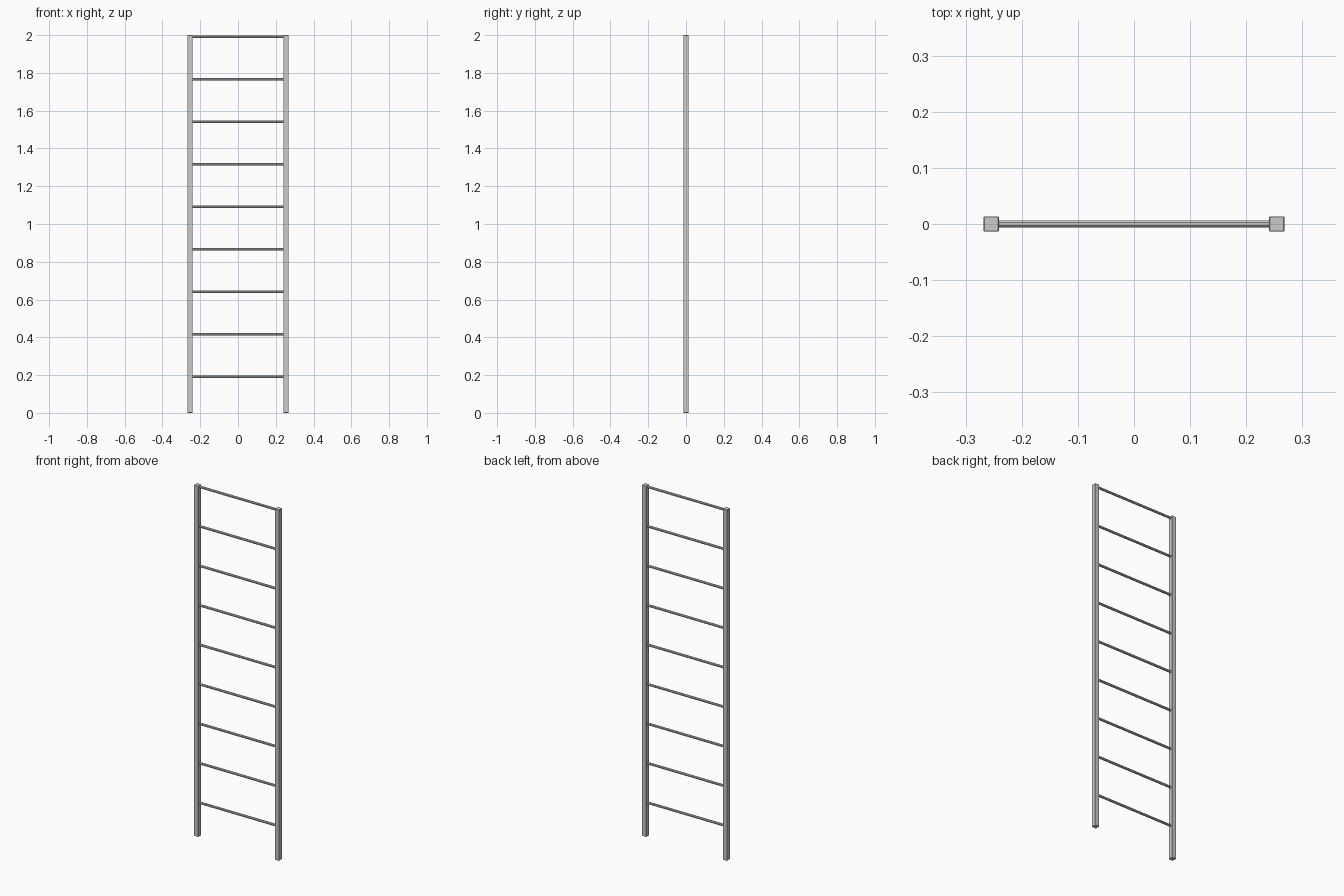
import bpy, math

if "Cube" in bpy.data.objects:
    bpy.data.objects.remove(bpy.data.objects["Cube"])

RAIL_X, RAIL_W, HEIGHT = 0.2545, 0.027, 2.0


def rail(name, x):
    bpy.ops.mesh.primitive_cube_add(size=1, location=(x, 0, HEIGHT / 2))
    ob = bpy.context.object
    ob.name = name
    ob.scale = (RAIL_W, RAIL_W, HEIGHT)
    bpy.ops.object.transform_apply(location=False, rotation=False, scale=True)
    # narrow eased edge
    bev = ob.modifiers.new("eased_edge", 'BEVEL')
    bev.width = 0.0012
    bev.segments = 1


def rung(name, z):
    # octagonal bar with flats facing up and forward, let into the rails
    flat_radius = 0.0063
    bpy.ops.mesh.primitive_cylinder_add(
        vertices=8, radius=flat_radius / math.cos(math.pi / 8),
        depth=2 * (RAIL_X - RAIL_W / 2 + 0.003))
    ob = bpy.context.object
    ob.name = name
    ob.rotation_euler = (0, 0, math.pi / 8)
    bpy.ops.object.transform_apply(location=False, rotation=True, scale=False)
    ob.rotation_euler = (0, math.pi / 2, 0)
    ob.location = (0, 0, z)


# Side rails
rail("left_rail", -RAIL_X)
rail("right_rail", RAIL_X)

# Nine evenly spaced rungs
for i in range(9):
    rung(f"rung_{i + 1}", 0.191 + i * 0.225)
